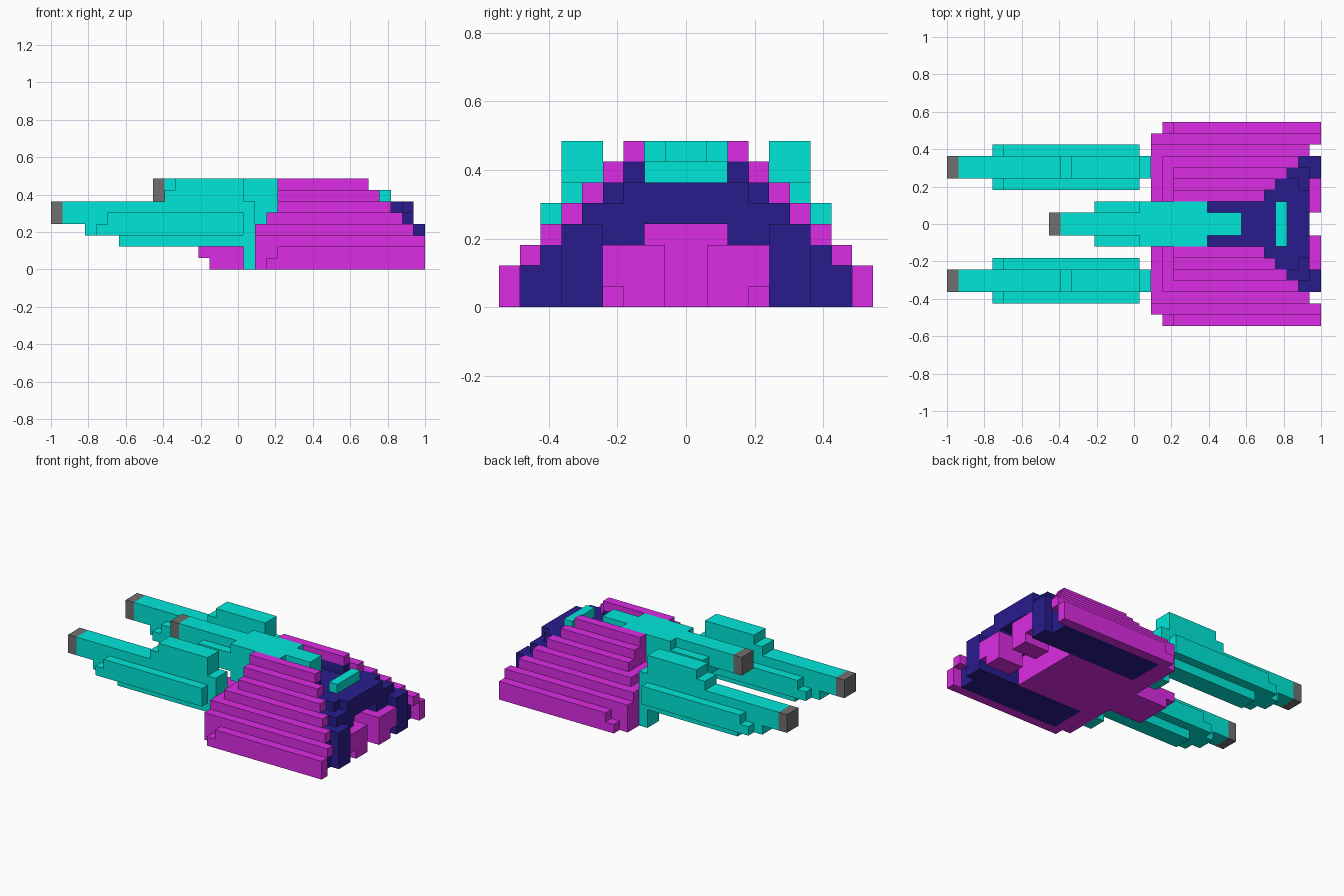
import bpy, bmesh
from mathutils import Vector

if "Cube" in bpy.data.objects:
    bpy.data.objects.remove(bpy.data.objects["Cube"])

U = 2 / 33                      # one block; x runs 0..33, y -9..9, z 0..8
cells = {}                      # block position -> part name


def fill(part, x0, x1, y0, y1, z0, z1):
    """Fill a block range for y0..y1 and mirror it across y = 0."""
    for x in range(x0, x1):
        for y in range(y0, y1):
            for z in range(z0, z1):
                cells[x, y, z] = part
                cells[x, -1 - y, z] = part


# Dark inner hull, deck and rear pillars
fill("inner_hull", 20, 28, 2, 3, 6, 7)
fill("inner_hull", 20, 32, 0, 3, 4, 6)
fill("inner_hull", 20, 31, 3, 4, 4, 6)
fill("inner_hull", 20, 32, 3, 5, 4, 5)
fill("inner_hull", 20, 32, 2, 4, 3, 4)
fill("inner_hull", 20, 33, 4, 6, 0, 4)
fill("inner_hull", 20, 32, 6, 7, 0, 3)
fill("inner_hull", 20, 32, 7, 8, 0, 2)

# Stepped armour rows: y row, x start, x end, z bottom, z top
for y, x0, x1, z0, z1 in [(8, 19, 33, 0, 1), (8, 20, 33, 1, 2), (7, 18, 33, 2, 3),
                          (6, 18, 32, 3, 4), (5, 19, 31, 4, 5), (4, 20, 30, 5, 6),
                          (3, 20, 29, 6, 7), (2, 20, 28, 7, 8)]:
    fill("armour_shell", x0, x1, y, y + 1, z0, z1)

# Front wall, belly and prow
fill("hull_body", 18, 20, 0, 7, 0, 4)
fill("hull_body", 18, 20, 7, 8, 0, 3)
fill("hull_body", 19, 20, 0, 5, 4, 5)
fill("hull_body", 20, 21, 0, 4, 5, 6)
fill("hull_body", 20, 21, 2, 3, 6, 7)
fill("hull_body", 20, 28, 0, 4, 0, 3)
fill("hull_body", 20, 28, 0, 2, 3, 4)
fill("hull_body", 14, 18, 0, 2, 0, 1)
fill("hull_body", 13, 18, 0, 2, 1, 2)

# Rear exhaust blocks inside the recess
fill("exhaust_block", 30, 33, 1, 3, 0, 3)
fill("exhaust_block", 30, 33, 3, 4, 1, 3)

# Side cannons with stepped keel, flanges, top housing and foot
fill("side_cannon", 1, 18, 4, 6, 4, 6)
fill("side_cannon", 3, 18, 4, 6, 3, 4)
fill("side_cannon", 6, 18, 4, 6, 2, 3)
fill("side_cannon", 17, 18, 4, 6, 0, 2)
fill("side_cannon", 4, 17, 3, 7, 3, 4)
fill("side_cannon", 5, 17, 3, 7, 4, 5)
fill("side_cannon", 10, 17, 4, 6, 6, 7)
fill("side_cannon", 11, 17, 4, 6, 7, 8)
fill("side_muzzle", 0, 1, 4, 6, 4, 6)

# Centre cannon and the rear deck bar
fill("centre_cannon", 13, 17, 0, 2, 5, 7)
fill("centre_cannon", 17, 20, 0, 2, 4, 8)
fill("centre_cannon", 20, 23, 0, 2, 6, 8)
fill("centre_cannon", 10, 26, 0, 1, 6, 8)
fill("centre_muzzle", 9, 10, 0, 1, 6, 8)
fill("deck_bar", 29, 30, 0, 2, 6, 7)

# One material per colour
colours = {"magenta": (0.72, 0.025, 0.78), "teal": (0.0, 0.80, 0.69),
           "navy": (0.022, 0.012, 0.27), "grey": (0.16, 0.16, 0.16)}
mats = {}
for name, rgb in colours.items():
    mats[name] = bpy.data.materials.new(name)
    mats[name].diffuse_color = (*rgb, 1)

part_colour = {"inner_hull": "navy", "armour_shell": "magenta", "hull_body": "magenta",
               "exhaust_block": "magenta", "side_cannon": "teal", "side_muzzle": "grey",
               "centre_cannon": "teal", "centre_muzzle": "grey", "deck_bar": "teal"}


def build(part):
    """Make a mesh from the exposed block sides of one part."""
    bm = bmesh.new()
    for pos, owner in cells.items():
        if owner != part:
            continue
        for axis in range(3):
            for side in (0, 1):
                n = list(pos)
                n[axis] += 2 * side - 1
                if tuple(n) in cells:
                    continue
                a, b = (axis + 1) % 3, (axis + 2) % 3
                quad = []
                for da, db in ((0, 0), (1, 0), (1, 1), (0, 1)):
                    p = list(pos)
                    p[axis] += side
                    p[a] += da
                    p[b] += db
                    quad.append(bm.verts.new(Vector(p) * U - Vector((1, 0, 0))))
                bm.faces.new(quad if side else quad[::-1])
    bmesh.ops.remove_doubles(bm, verts=bm.verts, dist=0.001)
    bmesh.ops.dissolve_limit(bm, angle_limit=0.01, verts=bm.verts, edges=bm.edges)
    mesh = bpy.data.meshes.new(part)
    bm.to_mesh(mesh)
    bm.free()
    mesh.materials.append(mats[part_colour[part]])
    bpy.context.collection.objects.link(bpy.data.objects.new(part, mesh))


for part in part_colour:
    build(part)

for m in bpy.data.materials:
    if m.users and not m.is_grease_pencil:
        m.use_nodes = True
        m.node_tree.nodes["Principled BSDF"].inputs["Base Color"].default_value = m.diffuse_color
